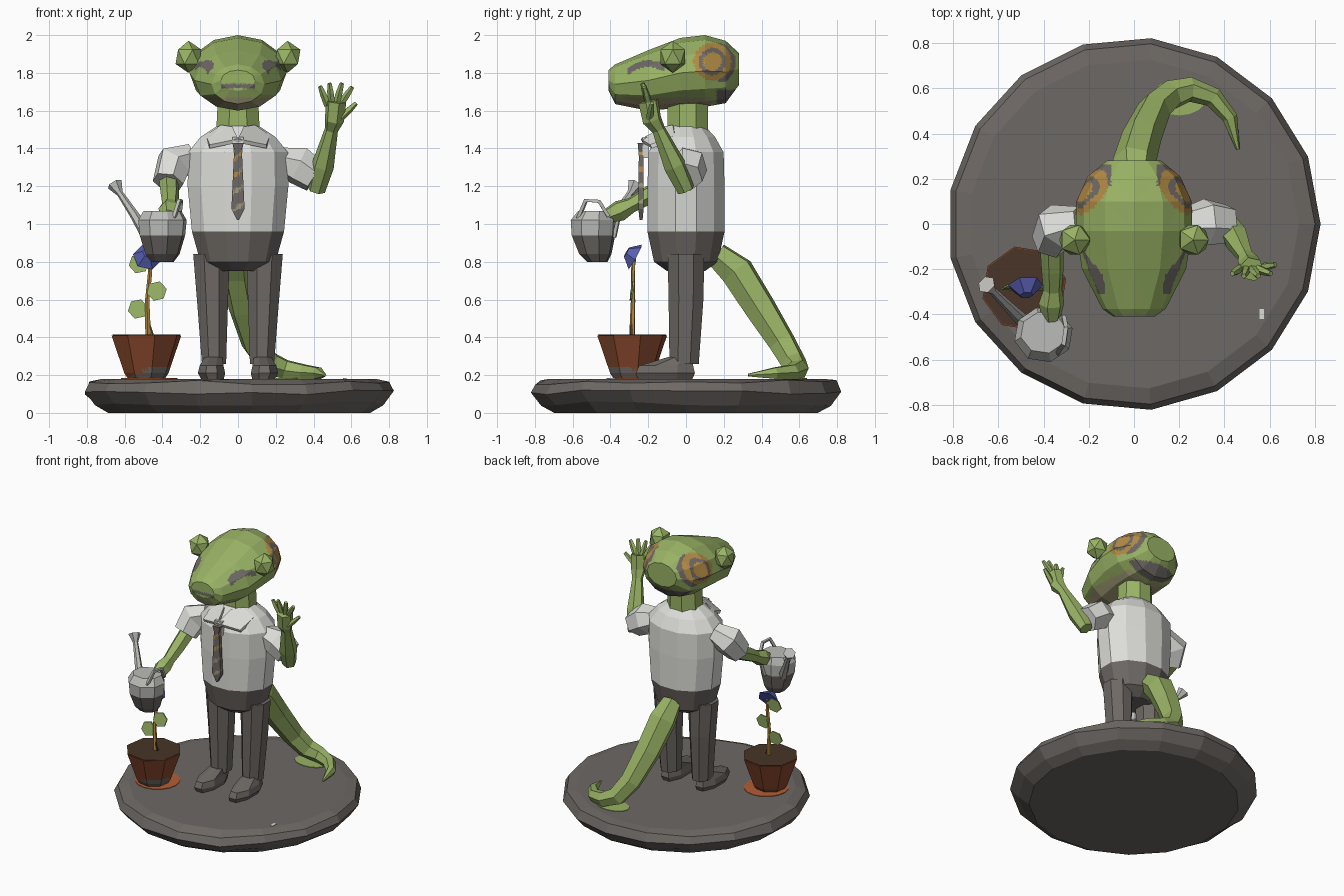
import bpy, bmesh, random
from math import sin, cos, pi, hypot
from mathutils import Vector as V

random.seed(4)
old = bpy.data.objects.get("Cube")
if old:
    bpy.data.objects.remove(old, do_unlink=True)


def material(name, *rgb):
    m = bpy.data.materials.new(name)
    m.use_nodes = True
    m.diffuse_color = (*rgb, 1)
    bsdf = m.node_tree.nodes["Principled BSDF"]
    bsdf.inputs["Base Color"].default_value = (*rgb, 1)
    bsdf.inputs["Roughness"].default_value = 0.9
    return m


GREEN = material("leaf green", .32, .45, .13)
WHITE = material("shirt white", .72, .72, .69)
GREY = material("warm grey", .155, .14, .128)
OCHRE = material("ochre", .45, .26, .06)
BEIGE = material("belly beige", .36, .33, .18)
BLUE = material("petal blue", .10, .115, .45)
CLAY = material("clay", .24, .065, .025)
ORANGE = material("orange", .46, .11, .035)
SOIL = material("soil brown", .065, .035, .02)
TIN = material("tin", .5, .5, .48)


def finish(name, bm, mats, rule=None, cuts=0):
    """Turn a bmesh into a flat-shaded object; rule(centre) gives the material of a face."""
    bmesh.ops.recalc_face_normals(bm, faces=bm.faces)
    if cuts:
        bmesh.ops.triangulate(bm, faces=bm.faces[:])
        bmesh.ops.subdivide_edges(bm, edges=bm.edges[:], cuts=cuts, use_grid_fill=True)
    mesh = bpy.data.meshes.new(name)
    mats = mats if isinstance(mats, list) else [mats]
    for m in mats:
        mesh.materials.append(m)
    if rule:
        for f in bm.faces:
            f.material_index = mats.index(rule(f.calc_center_median()))
    bm.to_mesh(mesh)
    bm.free()
    ob = bpy.data.objects.new(name, mesh)
    bpy.context.collection.objects.link(ob)
    return ob


def loft(name, rings, mats, rule=None, cuts=0):
    """Skin a list of point rings and cap both ends."""
    bm = bmesh.new()
    vs = [[bm.verts.new(p) for p in ring] for ring in rings]
    n = len(vs[0])
    for a, b in zip(vs, vs[1:]):
        for i in range(n):
            j = (i + 1) % n
            bm.faces.new((a[i], a[j], b[j], b[i]))
    bm.faces.new(vs[0])
    bm.faces.new(vs[-1])
    return finish(name, bm, mats, rule, cuts)


def stack(name, levels, sides, mats, rule=None, cuts=0, turn=0.0, grow=1.0):
    """Ellipses (z, cx, cy, rx, ry) piled upwards."""
    angles = [2 * pi * (i + turn) / sides for i in range(sides)]
    rings = [[V((cx + grow * rx * cos(a), cy + grow * ry * sin(a), z)) for a in angles]
             for z, cx, cy, rx, ry in levels]
    return loft(name, rings, mats, rule, cuts)


def tube(name, path, radii, mats, sides=6):
    """Tapered tube along a path with a carried-over frame."""
    pts = [V(p) for p in path]
    side, last, rings = None, None, []
    for i, p in enumerate(pts):
        t = (pts[min(i + 1, len(pts) - 1)] - pts[max(i - 1, 0)]).normalized()
        side = t.orthogonal().normalized() if last is None else last.rotation_difference(t) @ side
        up, last = t.cross(side), t
        rings.append([p + radii[i] * (side * cos(2 * pi * k / sides) + up * sin(2 * pi * k / sides))
                      for k in range(sides)])
    return loft(name, rings, mats)


def plate(name, points, depth, mat):
    pts = [V(p) for p in points]
    return loft(name, [pts, [p + V(depth) for p in pts]], mat)


# Round base with painted patches
base = stack("base", [(0, 0, 0, .70, .70), (.05, 0, 0, .77, .77), (.11, 0, 0, .825, .825),
                      (.165, 0, 0, .80, .80), (.18, 0, 0, .73, .73)], 17, GREY)
for v in base.data.vertices:
    if .01 < v.co.z < .17:
        v.co.z += random.uniform(-.015, .012)
stack("green_patch", [(.178, .2, .56, .12, .08), (.184, .2, .56, .12, .08)], 16, GREEN)
stack("orange_patch", [(.178, -.47, -.26, .15, .15), (.184, -.47, -.26, .15, .15)], 16, ORANGE)
plate("white_patch", [(.555, -.42, .178), (.575, -.42, .178), (.575, -.375, .178),
                      (.555, -.375, .178)], (0, 0, .006), WHITE)

# Head
HEAD = [(-.41, 1.76, .09, .055), (-.375, 1.74, .14, .105), (-.2, 1.76, .23, .16),
        (-.03, 1.80, .257, .185), (.1, 1.81, .255, .19), (.21, 1.805, .205, .165),
        (.28, 1.82, .12, .085)]


def head_paint(c):
    x, y, z = abs(c.x), c.y, c.z
    d = hypot(y - .14, z - 1.86) / .1
    if x > .1 and d < 1.25 and z > 1.75:
        if d < .5 or .72 < d < 1:
            return OCHRE
        if d < 1 or y > .17:
            return GREY
    if y > .16 and z < 1.71:
        return GREY
    if x > .1 and -.31 < y < -.12 and abs(z - 1.85 + 4 * (y + .2) ** 2) < .018:
        return GREY
    if y < -.3 and x < .09 and abs(z - 1.73) < .012:
        return GREY
    return BEIGE if z < 1.67 and y < .14 else GREEN


loft("head", [[V((rx * cos(a), y, zc + rz * sin(a))) for a in [pi * i / 6 for i in range(12)]]
              for y, zc, rx, rz in HEAD], [GREEN, BEIGE, OCHRE, GREY], head_paint, cuts=7)
for side, s in (("left", 1), ("right", -1)):
    bm = bmesh.new()
    bmesh.ops.create_icosphere(bm, subdivisions=1, radius=.085)
    for v in bm.verts:
        v.co = V((v.co.x * .9, v.co.y * .9, v.co.z)) + V((s * .262, -.07, 1.885))
    finish(side + "_eye_turret", bm, GREEN)
stack("neck", [(1.47, 0, .01, .12, .11), (1.66, 0, .01, .11, .11)], 8, GREEN, turn=.5, grow=1.05)

# Torso: trousers top below, shirt above
stack("torso", [(.75, 0, 0, .12, .1), (.80, 0, 0, .2, .17), (.96, 0, 0, .245, .205),
                (1.2, 0, 0, .268, .205), (1.38, 0, 0, .265, .2), (1.46, 0, 0, .2, .155),
                (1.52, 0, 0, .11, .1)], 12, [WHITE, GREY],
      lambda c: GREY if c.z < .96 else WHITE, turn=.5, grow=1.03)

# Collar and tie
for side, s in (("left", 1), ("right", -1)):
    plate(side + "_collar", [(0, -.24, 1.45), (s * .15, -.19, 1.42), (s * .17, -.06, 1.47),
                             (s * .09, -.07, 1.525), (s * .03, -.12, 1.515)], (0, .01, -.02), WHITE)
plate("collar_stand", [(-.02, -.23, 1.35), (.02, -.23, 1.35), (.03, -.23, 1.46),
                       (-.03, -.23, 1.46)], (0, .035, 0), WHITE)
stack("tie", [(1.02, 0, -.238, .004, .008), (1.08, 0, -.238, .035, .014),
              (1.36, 0, -.238, .022, .012), (1.385, 0, -.24, .018, .012), (1.43, 0, -.24, .03, .016)],
      4, [GREY, BEIGE, OCHRE],
      lambda c: GREY if (c.z - .7 * c.x) % .09 > .02 else (BEIGE if c.z < 1.24 else OCHRE),
      cuts=9, turn=.5, grow=1.41)

# Legs and shoes
for side, s in (("left", 1), ("right", -1)):
    stack(side + "_leg", [(.26, s * .127, -.01, .066, .08), (.6, s * .135, 0, .085, .095),
                          (.84, s * .14, 0, .1, .1)], 8, GREY, turn=.5, grow=1.05)
    stack(side + "_shoe", [(.178, s * .135, -.11, .062, .15), (.21, s * .14, -.11, .076, .165),
                           (.25, s * .14, -.105, .066, .15), (.295, s * .13, -.03, .05, .07)], 8, GREY,
          turn=.5, grow=1.03)

# Tail sweeping down to the ground and curling
tube("tail", [(0, .16, .84), (.0, .27, .75), (.035, .39, .56), (.09, .51, .37), (.16, .57, .265),
              (.25, .595, .23), (.35, .56, .215), (.425, .47, .21), (.46, .33, .2)],
     [.07, .095, .088, .075, .068, .055, .045, .034, .008], GREEN)

# Raised left arm
tube("left_sleeve", [(.22, 0, 1.34), (.32, .01, 1.31), (.41, 0, 1.25)], [.07, .105, .09], WHITE)
tube("left_forearm", [(.415, .0, 1.18), (.45, -.06, 1.31), (.495, -.145, 1.5), (.51, -.18, 1.55),
                      (.52, -.2, 1.65)], [.048, .06, .036, .052, .055], GREEN)
for i, tip in enumerate([(.435, -.22, 1.73), (.485, -.23, 1.745), (.55, -.23, 1.745),
                         (.605, -.22, 1.725), (.625, -.18, 1.64)]):
    root = (.475 + .022 * min(i, 3), -.195, 1.63 if i < 4 else 1.56)
    tube("left_finger_%d" % (i + 1), [root, V(root).lerp(V(tip), .6), tip], [.02, .018, .012], GREEN, 5)

# Lowered right arm holding the can
tube("right_sleeve", [(-.24, .01, 1.36), (-.34, -.01, 1.32), (-.37, -.08, 1.22)], [.07, .105, .085], WHITE)
tube("right_forearm", [(-.365, -.05, 1.23), (-.36, -.2, 1.15), (-.36, -.29, 1.1), (-.365, -.35, 1.07),
                       (-.365, -.42, 1.04)], [.055, .05, .042, .058, .04], GREEN)

# Watering can
stack("can_body", [(.8, -.4, -.47, .06, .055), (.84, -.4, -.48, .09, .085), (.94, -.4, -.49, .12, .115),
                   (1.02, -.4, -.49, .128, .12), (1.07, -.4, -.48, .1, .09)], 8, [TIN, GREY],
      lambda c: GREY if c.z < .94 else TIN, turn=.3, grow=1.03)
tube("can_spout", [(-.47, -.45, .92), (-.55, -.37, 1.05), (-.63, -.29, 1.17)], [.034, .024, .017], TIN)
tube("can_rose", [(-.625, -.295, 1.16), (-.652, -.268, 1.21)], [.017, .042], TIN)
tube("can_top_handle", [(-.31, -.41, 1.04), (-.3, -.46, 1.12), (-.31, -.53, 1.125), (-.34, -.57, 1.03)],
     [.013] * 4, TIN, 4)
tube("can_grip", [(-.38, -.4, 1.05), (-.355, -.36, 1.02), (-.37, -.38, .93)], [.013] * 3, TIN, 4)

# Flower pot with soil
stack("pot", [(.18, -.485, -.285, .1, .1), (.21, -.485, -.285, .12, .12), (.41, -.485, -.285, .19, .19)], 8,
      [CLAY, GREY],
      lambda c: GREY if c.z < min(.27, .2 + .25 * (c.x - c.y + .2)) else CLAY, cuts=5, turn=.3)
stack("soil", [(.407, -.485, -.285, .18, .18), (.414, -.485, -.285, .185, .185)], 8, SOIL, turn=.3)

# Plant
tube("stem", [(-.475, -.285, .4), (-.48, -.28, .6), (-.465, -.28, .74), (-.475, -.275, .87)],
     [.016, .012, .012, .008], OCHRE, 5)
tube("twig", [(-.45, -.29, .41), (-.485, -.285, .52)], [.008, .005], SOIL, 4)


def hexagon(name, centre, radius, u, v, depth, mat):
    pts = [V(centre) + radius * (V(u) * cos(i * pi / 3) + V(v) * sin(i * pi / 3)) for i in range(6)]
    plate(name, pts, depth, mat)


for i, leaf in enumerate([(-.53, -.285, .55), (-.43, -.29, .645), (-.525, -.28, .79)]):
    hexagon("leaf_%d" % (i + 1), leaf, .055, (.96, .1, .2), (-.2, .12, .95), (0, .009, 0), GREEN)
tube("blossom", [(-.48, -.27, .825), (-.475, -.315, .85)], [.078, .03], BLUE)
